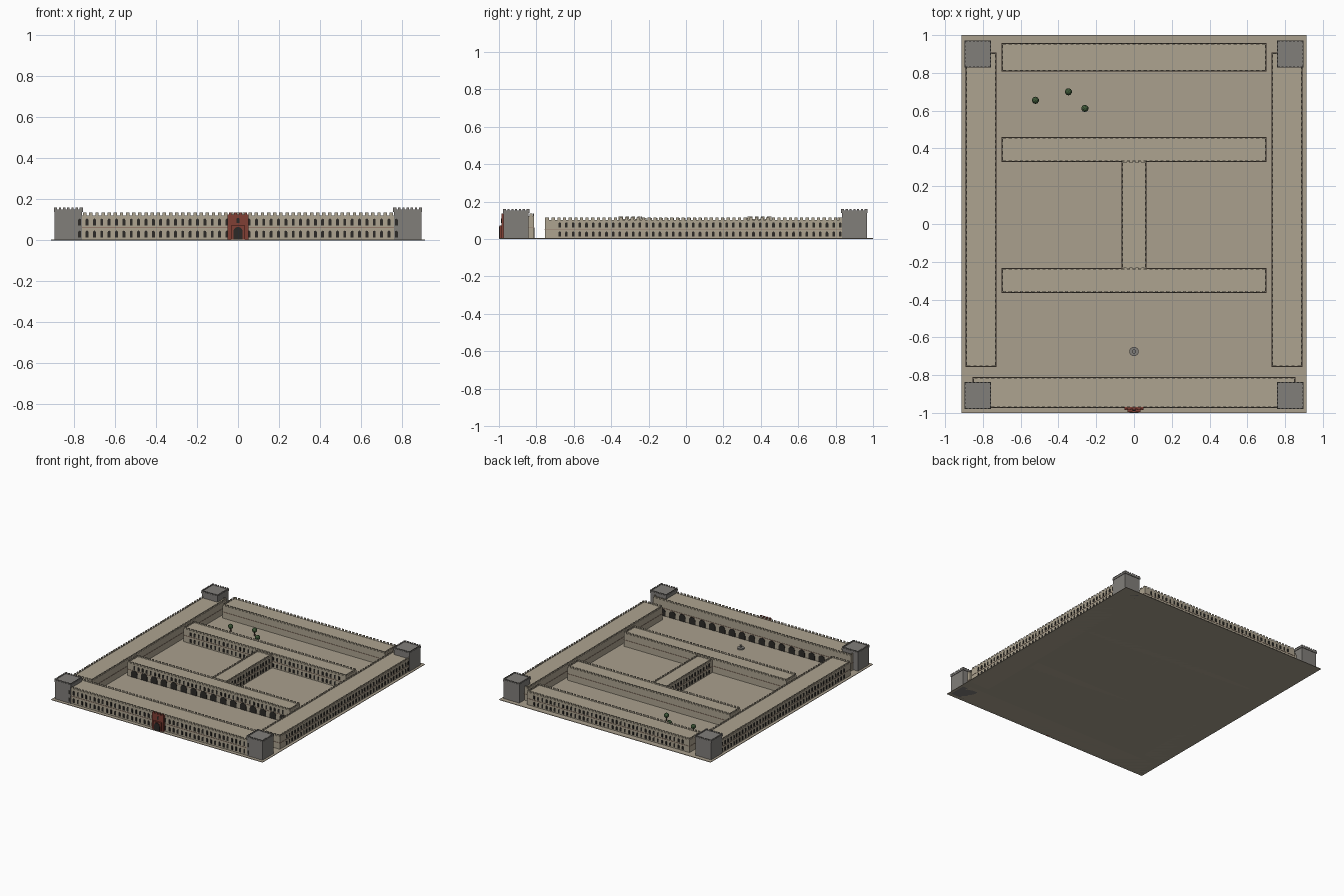
import bpy, bmesh, math
from mathutils import Matrix, Vector

if "Cube" in bpy.data.objects:
    bpy.data.objects.remove(bpy.data.objects["Cube"])


def mat(name, r, g, b):
    m = bpy.data.materials.new(name)
    m.diffuse_color = (r, g, b, 1)
    m.use_nodes = True
    m.node_tree.nodes["Principled BSDF"].inputs["Base Color"].default_value = m.diffuse_color
    return m


STONE = mat("sandstone", 0.42, 0.37, 0.28)
GROUND = mat("paving", 0.40, 0.35, 0.27)
GREY = mat("grey_stone", 0.22, 0.21, 0.195)
BAND = mat("brick_band", 0.30, 0.20, 0.15)
RED = mat("red_stone", 0.22, 0.05, 0.035)
DARK = mat("dark_opening", 0.025, 0.023, 0.02)
GREEN = mat("foliage", 0.05, 0.10, 0.04)
WOOD = mat("trunk", 0.13, 0.08, 0.05)


def box(bm, x0, x1, y0, y1, z0, z1):
    m = Matrix.Translation(((x0 + x1) / 2, (y0 + y1) / 2, (z0 + z1) / 2))
    bmesh.ops.create_cube(bm, size=1, matrix=m @ Matrix.Diagonal((x1 - x0, y1 - y0, z1 - z0, 1)))


def cone(bm, x, y, z0, z1, r0, r1, n=12):
    bmesh.ops.create_cone(bm, cap_ends=True, segments=n, radius1=r0, radius2=r1, depth=z1 - z0,
                          matrix=Matrix.Translation((x, y, (z0 + z1) / 2)))


def arch(bm, point, normal, w, h, out=0.003):
    """Round-headed panel standing slightly proud of a wall; point is its bottom centre."""
    p, n = Vector(point), Vector(normal)
    side, r = Vector((-n.y, n.x, 0)), w / 2
    prof = [(-r, 0), (r, 0)] + [(r * math.cos(math.pi * i / 6), h - r + r * math.sin(math.pi * i / 6)) for i in range(7)]
    rings = [[bm.verts.new(p + side * a + Vector((0, 0, b)) + n * d) for a, b in prof] for d in (-0.002, out)]
    bm.faces.new(rings[1])
    bm.faces.new(rings[0][::-1])
    for i in range(len(prof)):
        j = (i + 1) % len(prof)
        bm.faces.new((rings[0][i], rings[0][j], rings[1][j], rings[1][i]))


def finish(bm, name, material):
    bmesh.ops.recalc_face_normals(bm, faces=bm.faces)
    me = bpy.data.meshes.new(name)
    bm.to_mesh(me)
    bm.free()
    me.materials.append(material)
    ob = bpy.data.objects.new(name, me)
    bpy.context.collection.objects.link(ob)
    return ob


def battlements(bm, x0, x1, y0, y1, z, step=0.03, h=0.013, t=0.006):
    nx, ny = max(2, round((x1 - x0) / step)), max(2, round((y1 - y0) / step))
    sx, sy = (x1 - x0) / nx, (y1 - y0) / ny
    for i in range(nx):
        c = x0 + (i + 0.5) * sx
        for y in (y0, y1 - t):
            box(bm, c - sx * .28, c + sx * .28, y, y + t, z, z + h)
    for i in range(ny):
        c = y0 + (i + 0.5) * sy
        for x in (x0, x1 - t):
            box(bm, x, x + t, c - sy * .28, c + sy * .28, z, z + h)


def wing(name, x0, x1, y0, y1, h, windows="", arcade="", inset=0.08):
    """Battlemented range; windows / arcade list the sides (n, s, e, w) that carry them."""
    bm = bmesh.new()
    box(bm, x0, x1, y0, y1, 0, h)
    battlements(bm, x0, x1, y0, y1, h)
    finish(bm, name + "_walls", STONE)
    bm = bmesh.new()
    e = 0.002
    box(bm, x0 - e, x1 + e, y0 - e, y1 + e, h * .495, h * .53)
    finish(bm, name + "_band", BAND)
    sides = {"s": ((x0, y0), (x1, y0), (0, -1, 0)), "n": ((x0, y1), (x1, y1), (0, 1, 0)),
             "w": ((x0, y0), (x0, y1), (-1, 0, 0)), "e": ((x1, y0), (x1, y1), (1, 0, 0))}
    bm = bmesh.new()
    for s, (a, b, n) in sides.items():
        a, b = Vector((*a, 0)), Vector((*b, 0))
        length = (b - a).length
        d = (b - a) / length

        def row(count, w, hh, z):
            for i in range(count + 1):
                q = a + d * (inset + (length - 2 * inset) * i / count)
                arch(bm, (q.x, q.y, z), n, w, hh)
        count = round((length - 2 * inset) / 0.0355)
        if s in windows:
            row(count, 0.014, h * .27, h * .6)
            if s not in arcade:
                row(count, 0.014, h * .27, h * .12)
        if s in arcade:
            row(round((length - 2 * inset) / 0.085), 0.055, 0.055, 0.004)
    if bm.verts:
        finish(bm, name + "_openings", DARK)
    else:
        bm.free()


# Paved base
bm = bmesh.new()
box(bm, -0.912, 0.912, -1, 1, 0, 0.004)
finish(bm, "base", GROUND)

# Outer and inner ranges
wing("front_range", -0.852, 0.852, -0.972, -0.813, 0.122, windows="s", arcade="n")
wing("left_range", -0.89, -0.73, -0.755, 0.905, 0.102, windows="w")
wing("right_range", 0.73, 0.89, -0.755, 0.905, 0.102, windows="e")
wing("back_range", -0.70, 0.70, 0.81, 0.955, 0.102, windows="n", inset=0.06)
wing("rear_hall", -0.70, 0.70, 0.33, 0.458, 0.106, windows="s", inset=0.06)
wing("main_hall", -0.70, 0.70, -0.362, -0.235, 0.106, windows="s", arcade="s", inset=0.06)
wing("link_range", -0.063, 0.063, -0.235, 0.33, 0.100, windows="ew", inset=0.04)

# Corner towers
for sx in (-1, 1):
    for cy, end in ((-0.908, "front"), (0.90, "back")):
        cx, r = 0.827 * sx, 0.067
        bm = bmesh.new()
        box(bm, cx - r, cx + r, cy - r, cy + r, 0, 0.15)
        r += 0.004
        box(bm, cx - r, cx + r, cy - r, cy + r, 0.138, 0.151)
        battlements(bm, cx - r, cx + r, cy - r, cy + r, 0.151, step=0.019, h=0.009)
        finish(bm, f"{end}_{'left' if sx < 0 else 'right'}_tower", GREY)

# Gatehouse with doorway
bm = bmesh.new()
box(bm, -0.05, 0.05, -0.986, -0.968, 0, 0.126)
for i in range(4):
    c = -0.0375 + i * 0.025
    box(bm, c - .007, c + .007, -0.986, -0.976, 0.126, 0.137)
box(bm, -0.035, 0.035, -0.996, -0.985, 0, 0.072)
finish(bm, "gatehouse", RED)
bm = bmesh.new()
arch(bm, (0, -0.996, 0.004), (0, -1, 0), 0.046, 0.062)
arch(bm, (0, -0.986, 0.085), (0, -1, 0), 0.014, 0.025)
finish(bm, "gate_opening", DARK)

# Courtyard fountain
bm = bmesh.new()
cone(bm, 0, -0.675, 0.003, 0.014, 0.025, 0.025, 16)
cone(bm, 0, -0.675, 0.014, 0.028, 0.005, 0.004)
cone(bm, 0, -0.675, 0.028, 0.032, 0.006, 0.011)
finish(bm, "fountain", GREY)

# Garden trees
for x, y in ((-0.522, 0.655), (-0.347, 0.70), (-0.26, 0.612)):
    bm = bmesh.new()
    cone(bm, x, y, 0.003, 0.035, 0.005, 0.004, 8)
    finish(bm, "tree_trunk", WOOD)
    bm = bmesh.new()
    bmesh.ops.create_icosphere(bm, subdivisions=2, radius=0.019, matrix=Matrix.Translation((x, y, 0.046)))
    finish(bm, "tree_crown", GREEN)
